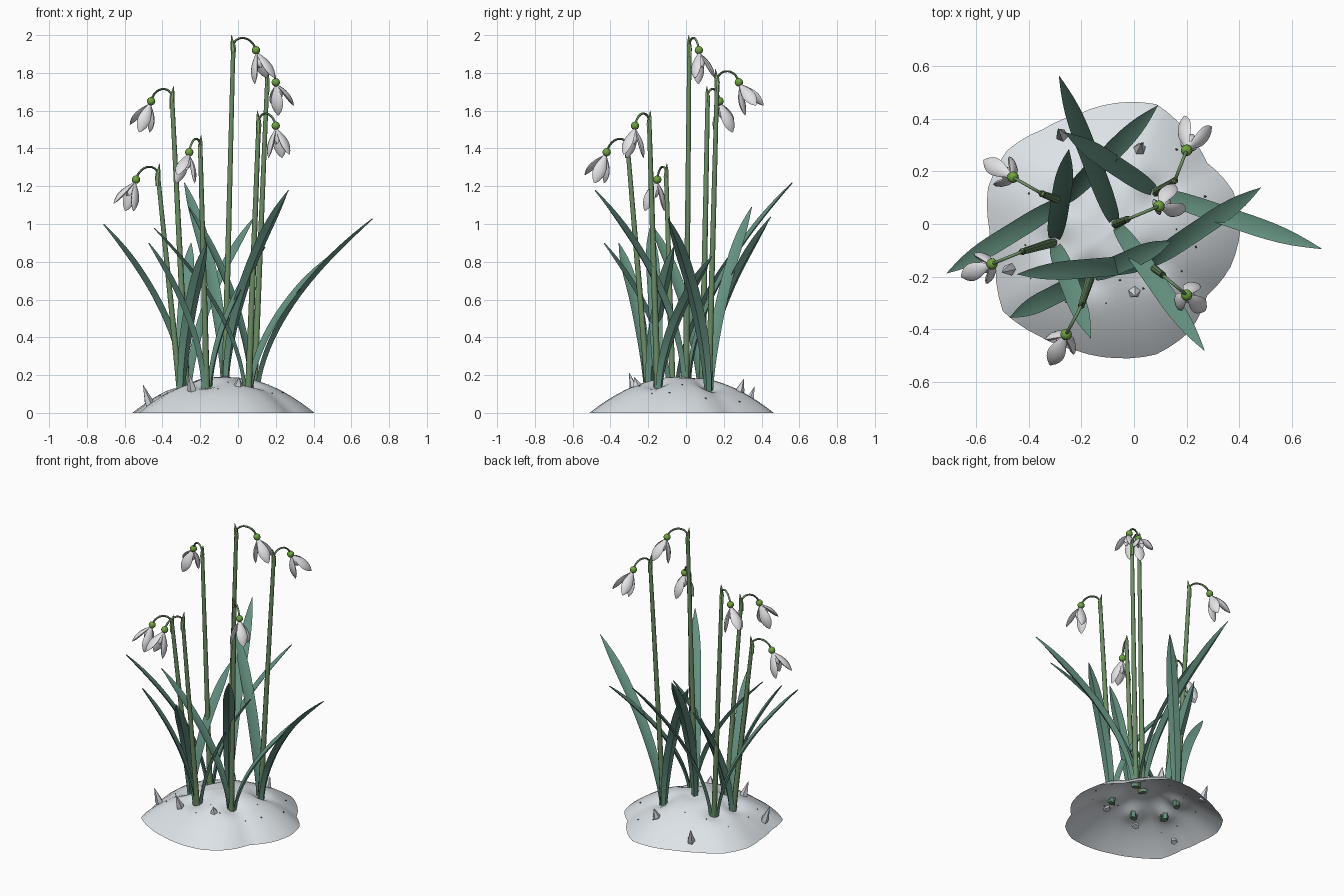
import bpy, bmesh, math, random
from mathutils import Vector

cube = bpy.data.objects.get("Cube")
if cube:
    bpy.data.objects.remove(cube, do_unlink=True)
random.seed(4)
UP = Vector((0, 0, 1))


def material(name, rgb):
    m = bpy.data.materials.new(name)
    m.use_nodes = True
    m.diffuse_color = (*rgb, 1)
    m.node_tree.nodes["Principled BSDF"].inputs["Base Color"].default_value = (*rgb, 1)
    return m


SNOW = material("snow white", (0.78, 0.83, 0.87))
ICE = material("ice grey", (0.66, 0.69, 0.73))
SOIL = material("dark soil", (0.1, 0.1, 0.1))
LEAF = material("blue green", (0.13, 0.29, 0.22))
STEM = material("stem green", (0.15, 0.27, 0.13))
SHEATH = material("pale green", (0.24, 0.4, 0.16))
OVARY = material("lime green", (0.16, 0.36, 0.05))
PETAL = material("petal white", (0.8, 0.8, 0.83))


def finish(name, bm, mat, angle=40, recalc=True):
    if recalc:
        bmesh.ops.recalc_face_normals(bm, faces=bm.faces[:])
    mesh = bpy.data.meshes.new(name)
    bm.to_mesh(mesh)
    bm.free()
    obj = bpy.data.objects.new(name, mesh)
    bpy.context.collection.objects.link(obj)
    mesh.materials.append(mat)
    bpy.ops.object.select_all(action="DESELECT")
    obj.select_set(True)
    bpy.context.view_layer.objects.active = obj
    bpy.ops.object.shade_smooth_by_angle(angle=math.radians(angle))


def loft(bm, path, side, section):
    """Sweep section(t) -> [(across, along normal)] along a path."""
    rings = []
    last = len(path) - 1
    for i, p in enumerate(path):
        tangent = (path[min(i + 1, last)] - path[max(i - 1, 0)]).normalized()
        normal = tangent.cross(side).normalized()
        rings.append([bm.verts.new(p + side * a + normal * b) for a, b in section(i / last)])
    for r, q in zip(rings, rings[1:]):
        for j in range(len(r)):
            k = (j + 1) % len(r)
            bm.faces.new((r[j], r[k], q[k], q[j]))
    bm.faces.new(rings[0][::-1])
    bm.faces.new(rings[-1])


def oval(width, depth, n=8):
    return [(width * math.cos(math.tau * j / n), depth * math.sin(math.tau * j / n)) for j in range(n)]


def bezier(a, b, c, d, n=10):
    return [a * (1 - t) ** 3 + b * 3 * t * (1 - t) ** 2 + c * 3 * t * t * (1 - t) + d * t ** 3
            for t in (i / n for i in range(n + 1))]


# Plants: stem base, stem tip, flower hang point, petal turn and tilt, two opposite leaf tips
PLANTS = [
    ((-.07, 0), (-.025, .018, 2), (.095, .068, 1.92), 60, 19, [(-.28, .55, 1.22), (.26, -.47, 1.18)]),
    ((.085, .12), (.155, .165, 1.82), (.2, .28, 1.75), 60, 33, [(.7, -.09, 1.03), (-.25, .34, 1.09)]),
    ((.055, -.15), (.11, -.195, 1.6), (.2, -.27, 1.52), 0, 10, [(.47, .13, .83), (-.43, -.19, .98)]),
    ((-.27, .085), (-.35, .115, 1.73), (-.46, .178, 1.65), 0, 25, [(-.7, -.18, 1), (.08, .44, 1.04)]),
    ((-.305, -.07), (-.425, -.105, 1.32), (-.54, -.152, 1.235), 0, 24, [(-.25, .27, .9), (-.17, -.42, .9)]),
    ((-.165, -.2), (-.2, -.31, 1.47), (-.258, -.42, 1.38), 0, 26, [(-.46, -.35, .9), (.13, -.07, .88)]),
]

# Snow mound: uneven outline, domed, dipping around each clump
RIM = [.475, .47, .43, .46, .5, .48, .46, .47, .51, .51, .48, .48, .53, .5, .485, .49, .5, .48, .43, .46]
CX, CY = -.07, -.02


def rim(angle):
    f = (angle % math.tau) / math.tau * len(RIM)
    i = int(f) % len(RIM)
    return RIM[i] + (RIM[(i + 1) % len(RIM)] - RIM[i]) * (f - int(f))


def ground(x, y):
    dx, dy = x - CX, y - CY
    t = min(1, math.hypot(dx, dy) / rim(math.atan2(dy, dx)))
    z = .195 * (1 - t * t)
    for (bx, by), *_ in PLANTS:
        z -= .13 * t * (1 - t) * math.exp(-((x - bx) ** 2 + (y - by) ** 2) / .004)
    return max(z, 0)


bm = bmesh.new()
SEG, RINGS = 60, 18
center = bm.verts.new((CX, CY, ground(CX, CY)))
previous = None
for r in range(1, RINGS + 1):
    ring = []
    for s in range(SEG):
        a = math.tau * s / SEG
        x = CX + rim(a) * r / RINGS * math.cos(a)
        y = CY + rim(a) * r / RINGS * math.sin(a)
        ring.append(bm.verts.new((x, y, 0 if r == RINGS else ground(x, y))))
    for s in range(SEG):
        k = (s + 1) % SEG
        if previous:
            bm.faces.new((previous[s], ring[s], ring[k], previous[k]))
        else:
            bm.faces.new((center, ring[s], ring[k]))
    previous = ring
finish("snow_mound", bm, SNOW, 60, recalc=False)

# Ice shards leaning outwards on the mound
bm = bmesh.new()
for x, y, height in [(-.465, -.17, .12), (-.24, -.27, .11), (-.27, .33, .11), (.02, .28, .08), (0, -.255, .06)]:
    out = Vector((x - CX, y - CY, 0)).normalized()
    root = Vector((x, y, ground(x, y) - .015))
    lean = (UP + out * .35).normalized()
    loft(bm, [root, root + lean * height * .25, root + lean * height], UP.cross(out),
         lambda t: oval(*[(.022, .022), (.024, .024), (.001, .001)][round(t * 2)], 5))
finish("ice_shards", bm, ICE, 20)

# Scattered crumbs
bm = bmesh.new()
for i in range(16):
    a, d = i * 2.4, random.uniform(.18, .4)
    x, y = CX + d * math.cos(a), CY + d * math.sin(a)
    for v in bmesh.ops.create_icosphere(bm, subdivisions=1, radius=random.uniform(.003, .006))["verts"]:
        v.co += Vector((x, y, ground(x, y)))
finish("soil_crumbs", bm, SOIL, 20)


def leaf_section(t):
    w = .018 + .018 * math.sin(math.pi / 2 * min(1, t / .5))
    w *= max(.04, 1 - max(0, (t - .7) / .3) ** 2.6)
    return [(w, 0), (0, -.28 * w), (-w, 0), (0, -.28 * w - .012 * (1 - .6 * t))]


def petal(bm, start, axis, out, length, width):
    side = axis.cross(out).normalized()
    path = [start + axis * length * t + out * .007 * math.sin(math.pi * t)
            for t in (i / 9 for i in range(10))]

    def section(t):
        w = max(.06, math.sin(math.pi * (.04 + .94 * t ** 1.3)) ** .8) * width
        return oval(w, w * .4)
    loft(bm, path, side, section)


for i, (base, tip, hang, turn, tilt, leaf_tips) in enumerate(PLANTS, 1):
    tip, hang = Vector(tip), Vector(hang)
    root = Vector((*base, ground(*base) - .025))
    away = hang - tip
    away.z = 0
    away.normalize()
    side = UP.cross(away)

    # Upright stem
    top = tip - UP * .05
    bm = bmesh.new()
    loft(bm, [root.lerp(top, t / 6) for t in range(7)], side,
         lambda t: oval(.018 - .006 * t, .018 - .006 * t))
    finish(f"stem_{i}", bm, STEM, 60)

    # Arched stalk carrying the flower
    bm = bmesh.new()
    loft(bm, bezier(top, top + UP * .055 + away * .02, hang + UP * .075 - away * .02, hang), side,
         lambda t: oval(.006, .006, 6))
    finish(f"flower_stalk_{i}", bm, STEM, 60)

    # Pointed sheath at the stem tip
    bm = bmesh.new()
    loft(bm, [tip - UP * .12, tip - UP * .07, tip - UP * .035 - away * .006, tip - away * .01], side,
         lambda t: oval(*[(.012, .012), (.014, .014), (.01, .008), (.001, .001)][round(t * 3)], 6))
    finish(f"sheath_{i}", bm, SHEATH)

    # Round ovary
    bm = bmesh.new()
    for v in bmesh.ops.create_uvsphere(bm, u_segments=12, v_segments=8, radius=.022)["verts"]:
        v.co += hang
    finish(f"ovary_{i}", bm, OVARY, 60)

    # Three long outer petals and three short inner ones
    lean = math.radians(tilt)
    axis = away * math.sin(lean) - UP * math.cos(lean)
    front = axis.cross(side)
    bm = bmesh.new()
    for k in range(6):
        a = math.radians(turn + 60 * k)
        out = front * math.cos(a) + side * math.sin(a)
        inner = k % 2
        flare = math.radians(11 if inner else 23)
        direction = axis * math.cos(flare) + out * math.sin(flare)
        normal = out * math.cos(flare) - axis * math.sin(flare)
        petal(bm, hang + axis * .014, direction, normal, .085 if inner else .165, .018 if inner else .034)
    finish(f"petals_{i}", bm, PETAL, 60)

    # Two arching strap leaves
    bm = bmesh.new()
    for end in leaf_tips:
        reach = Vector(end) - root
        flat = Vector((reach.x, reach.y, 0))
        across = UP.cross(flat).normalized()
        start = root + flat.normalized() * .012
        path = [start + flat * t ** 1.7 + UP * reach.z * (1.1 * t - .1 * t * t)
                for t in (n / 20 for n in range(21))]
        loft(bm, path, across, leaf_section)
    finish(f"leaves_{i}", bm, LEAF, 40)
